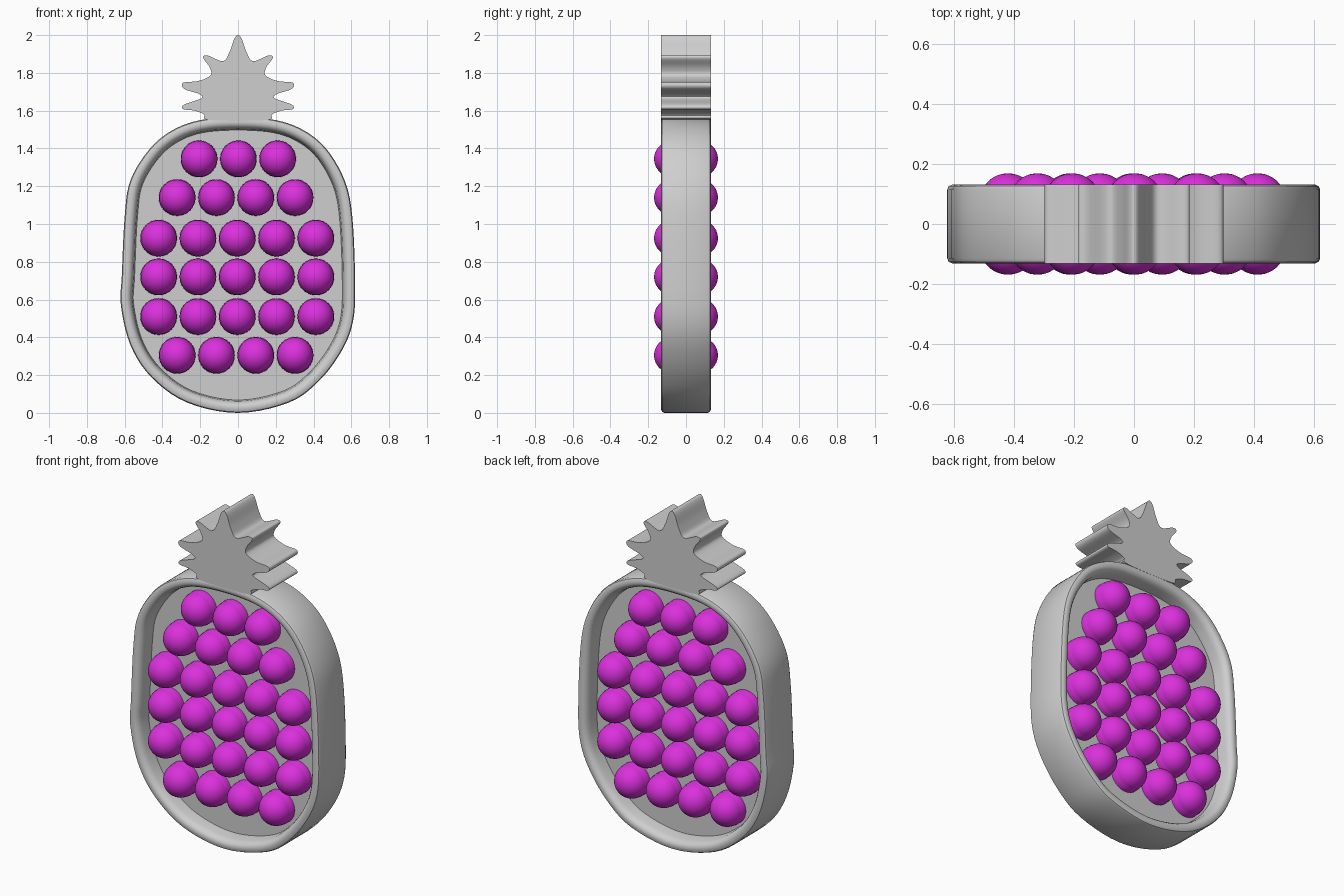
import bpy, bmesh, math
from mathutils import Vector

cube = bpy.data.objects.get("Cube")
if cube:
    bpy.data.objects.remove(cube)


def material(name, rgb):
    m = bpy.data.materials.new(name)
    m.use_nodes = True
    m.diffuse_color = (*rgb, 1)
    m.node_tree.nodes["Principled BSDF"].inputs["Base Color"].default_value = (*rgb, 1)
    return m


GREY = material("light grey", (0.62, 0.62, 0.62))
MAGENTA = material("magenta", (0.71, 0.03, 0.72))


def finish(bm, name, mat, angle=35):
    bmesh.ops.recalc_face_normals(bm, faces=bm.faces)
    mesh = bpy.data.meshes.new(name)
    bm.to_mesh(mesh)
    bm.free()
    mesh.materials.append(mat)
    obj = bpy.data.objects.new(name, mesh)
    bpy.context.collection.objects.link(obj)
    bpy.ops.object.select_all(action='DESELECT')
    obj.select_set(True)
    bpy.context.view_layer.objects.active = obj
    bpy.ops.object.shade_smooth_by_angle(angle=math.radians(angle))
    return obj


def smooth_loop(points, steps):
    """Closed smooth curve through the given points."""
    pts = [Vector(p) for p in points]
    n, out = len(pts), []
    for i in range(n):
        a, b, c, d = (pts[(i + k) % n] for k in (-1, 0, 1, 2))
        for s in range(steps):
            t = s / steps
            out.append(0.5 * (2 * b + (c - a) * t + (2 * a - 5 * b + 4 * c - d) * t * t
                              + (3 * b - a - 3 * c + d) * t ** 3))
    return out


def inset(loop, d):
    """Clockwise loop moved inward by d."""
    n, out = len(loop), []
    for i, p in enumerate(loop):
        t = (loop[(i + 1) % n] - loop[i - 1]).normalized()
        out.append(p + Vector((t.y, -t.x)) * d)
    return out


def loft(bm, rings):
    """Join rings of equal length and close both ends."""
    rows = [[bm.verts.new(v) for v in r] for r in rings]
    for r, q in zip(rows, rows[1:]):
        for i in range(len(r)):
            j = (i + 1) % len(r)
            bm.faces.new((r[i], r[j], q[j], q[i]))
    bm.faces.new(rows[0])
    bm.faces.new(rows[-1])


# Tray: rounded rim around a thin recessed panel, the same on both sides
outline = smooth_loop([
    (0, 1.565), (0.2, 1.55), (0.35, 1.495), (0.47, 1.395), (0.565, 1.23), (0.605, 1.04),
    (0.62, 0.7), (0.61, 0.49), (0.55, 0.33), (0.43, 0.17), (0.27, 0.055), (0, 0),
    (-0.27, 0.055), (-0.46, 0.19), (-0.57, 0.36), (-0.62, 0.57), (-0.615, 0.73),
    (-0.6, 1.04), (-0.57, 1.23), (-0.47, 1.395), (-0.35, 1.495), (-0.2, 1.55)], 5)
half = [(0.068, 0.04), (0.062, 0.095), (0.056, 0.113), (0.046, 0.126), (0.032, 0.132),
        (0.016, 0.131), (0.005, 0.126), (0, 0.115)]
section = [(d, -y) for d, y in half] + [(d, y) for d, y in reversed(half)]
bm = bmesh.new()
loft(bm, [[(p.x, y, p.y) for p in inset(outline, d)] for d, y in section])
finish(bm, "tray", GREY)

# Leaf crown: wavy mirrored profile cut straight through the thickness
side = [(-0.15, 1.55), (-0.18, 1.58), (-0.23, 1.60), (-0.29, 1.608), (-0.285, 1.632),
        (-0.195, 1.665), (-0.205, 1.688), (-0.285, 1.715), (-0.29, 1.748), (-0.21, 1.757),
        (-0.145, 1.787), (-0.15, 1.83), (-0.185, 1.88), (-0.16, 1.892), (-0.08, 1.862),
        (-0.045, 1.91), (-0.02, 1.98)]
crown = smooth_loop(side + [(0, 2)] + [(-x, z) for x, z in reversed(side)], 5)
bm = bmesh.new()
loft(bm, [[(p.x, y, p.y) for p in crown] for y in (-0.132, 0.132)])
finish(bm, "leaf_crown", GREY)

# Bubbles: a dome on a short collar, pushed out on both faces of the panel
R, SEG = 0.095, 32
bubble = [(R + 0.002, 0.03), (R + 0.002, 0.07)]
bubble += [(R * math.cos(a), 0.074 + R * math.sin(a))
           for a in (math.radians(9.5 * k) for k in range(10))]
rows = [(3, 0.002, 1.345), (4, -0.01, 1.14), (5, -0.004, 0.925),
        (5, -0.004, 0.72), (5, -0.004, 0.51), (4, -0.01, 0.305)]
turns = [2 * math.pi * k / SEG for k in range(SEG)]
for name, sign in (("front_bubbles", -1), ("back_bubbles", 1)):
    bm = bmesh.new()
    for count, mid, z in rows:
        for k in range(count):
            x = mid + (k - (count - 1) / 2) * 0.208
            loft(bm, [[(x + r * math.cos(t), sign * y, z + r * math.sin(t)) for t in turns]
                      for r, y in bubble])
    finish(bm, name, MAGENTA)
